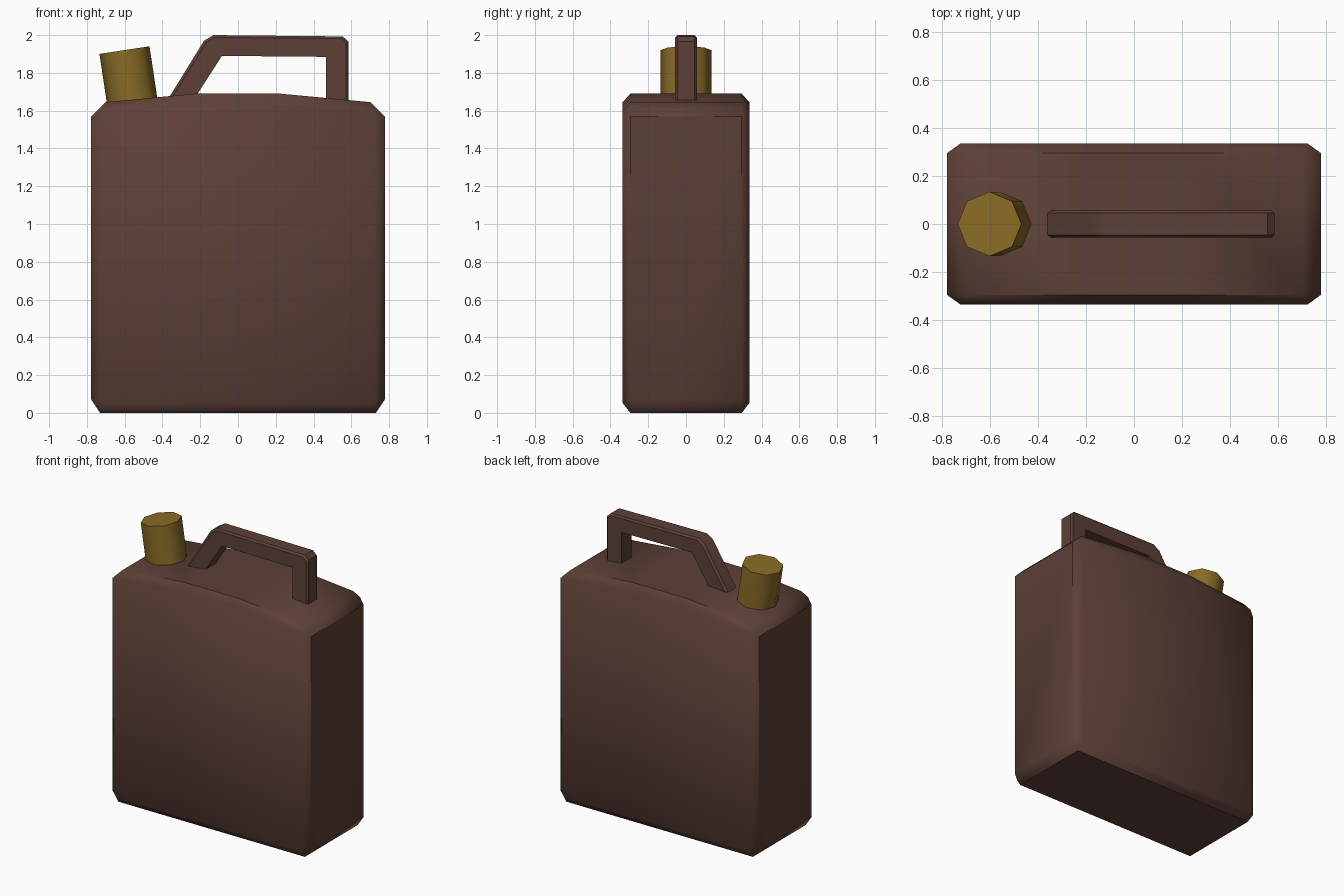
import bpy, bmesh, math
from mathutils import Matrix

if "Cube" in bpy.data.objects:
    bpy.data.objects.remove(bpy.data.objects["Cube"])


def material(name, rgb):
    m = bpy.data.materials.new(name)
    m.diffuse_color = (*rgb, 1)
    m.use_nodes = True
    m.node_tree.nodes["Principled BSDF"].inputs["Base Color"].default_value = m.diffuse_color
    return m


brown = material("brown", (0.109, 0.051, 0.038))
brass = material("dark yellow", (0.25, 0.15, 0.02))


def finish(name, bm, mat, angle):
    bmesh.ops.remove_doubles(bm, verts=bm.verts, dist=1e-5)
    bmesh.ops.recalc_face_normals(bm, faces=bm.faces)
    me = bpy.data.meshes.new(name)
    bm.to_mesh(me)
    bm.free()
    ob = bpy.data.objects.new(name, me)
    bpy.context.collection.objects.link(ob)
    me.materials.append(mat)
    bpy.ops.object.select_all(action='DESELECT')
    ob.select_set(True)
    bpy.context.view_layer.objects.active = ob
    bpy.ops.object.shade_smooth_by_angle(angle=math.radians(angle))


def chamfered_slab(name, full, inner, y_full, y_inner, mat, angle):
    """Profile in x/z extruded along y, with a smaller profile on front and back."""
    bm = bmesh.new()
    loops = [[bm.verts.new((x, y, z)) for x, z in prof] for prof, y in
             ((inner, -y_inner), (full, -y_full), (full, y_full), (inner, y_inner))]
    n = len(full)
    for a, b in zip(loops, loops[1:]):
        for i in range(n):
            j = (i + 1) % n
            vs = [a[i], a[j], b[j], b[i]]
            co = []
            keep = []
            for v in vs:  # collapse doubled corner points into triangles
                if tuple(v.co) not in co:
                    co.append(tuple(v.co))
                    keep.append(v)
            bm.faces.new(keep)
    for loop in (loops[0], loops[-1]):
        cap = []
        for v in loop:
            if not cap or (v.co - cap[-1].co).length > 1e-5:
                cap.append(v)
        if (cap[0].co - cap[-1].co).length < 1e-5:
            cap.pop()
        bm.faces.new(cap)
    finish(name, bm, mat, angle)


# can body: right half mirrored to the left
half_full = [(0.73, 0), (0.777, 0.07), (0.777, 1.57), (0.70, 1.645), (0.225, 1.69)]
half_in = [(0.722, 0.052), (0.722, 0.052), (0.722, 1.592), (0.722, 1.592), (0.225, 1.645)]
mirror = lambda h: h + [(-x, z) for x, z in reversed(h)]
chamfered_slab("can_body", mirror(half_full), mirror(half_in), 0.295, 0.335, brown, 45)

# carrying handle
outer = [(-0.408, 1.60), (-0.18, 1.97), (-0.13, 2.0), (0.555, 1.993), (0.585, 1.965), (0.585, 1.60)]
outer_in = [(-0.392, 1.60), (-0.168, 1.962), (-0.125, 1.988), (0.55, 1.981), (0.573, 1.96), (0.573, 1.60)]
inside = [(0.465, 1.60), (0.465, 1.885), (-0.085, 1.89), (-0.272, 1.60)]
chamfered_slab("handle", outer + inside, outer_in + inside, 0.045, 0.057, brown, 30)

# tilted eight-sided cap
bm = bmesh.new()
tilt = Matrix.Translation((-0.576, 0, 1.755)) @ Matrix.Rotation(math.radians(-8.6), 4, 'Y')
bmesh.ops.create_cone(bm, cap_ends=True, segments=8, radius1=0.134, radius2=0.134,
                      depth=0.335, matrix=tilt)
finish("cap", bm, brass, 46)
